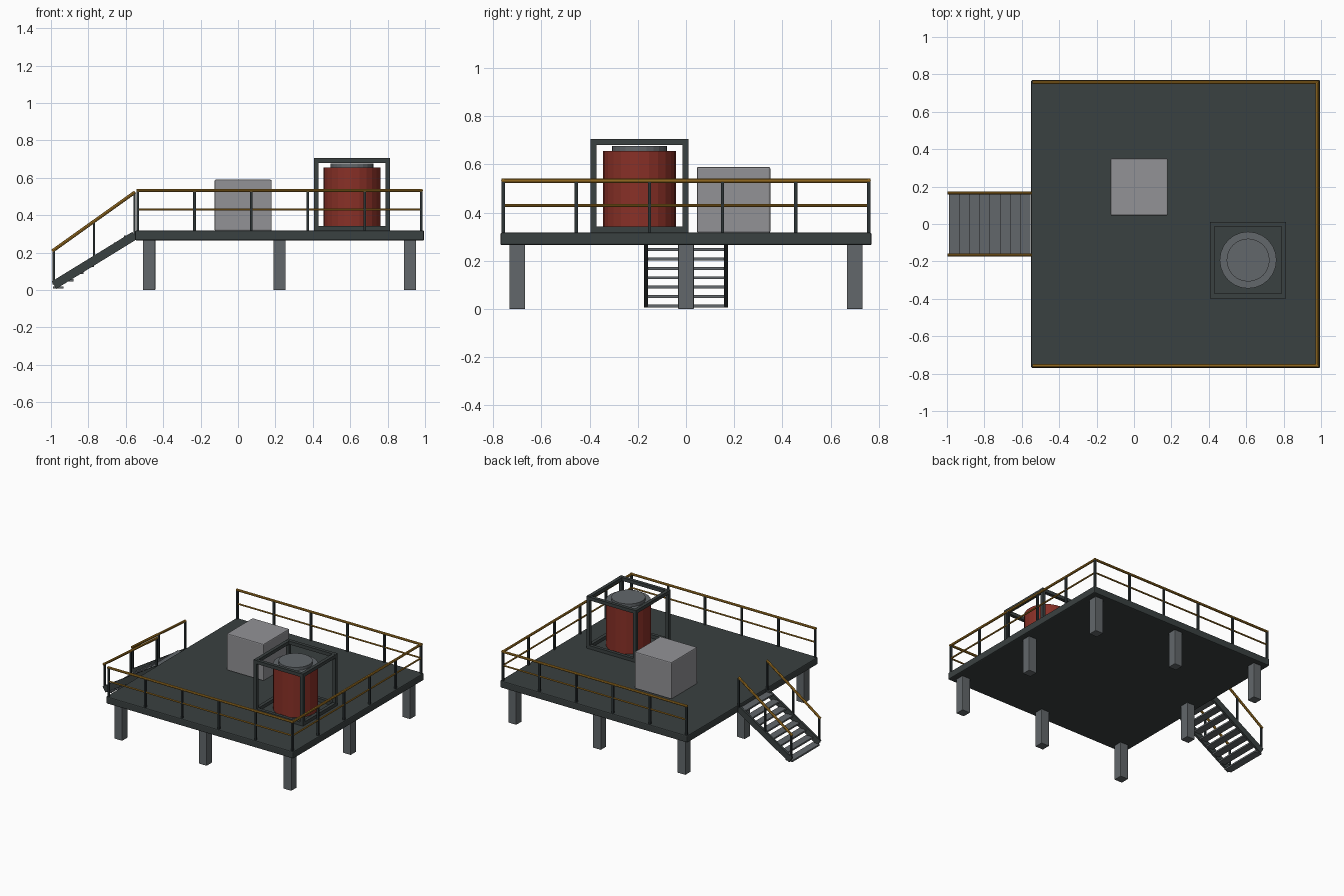
import bpy, bmesh, math
from mathutils import Vector

if "Cube" in bpy.data.objects:
    bpy.data.objects.remove(bpy.data.objects["Cube"])


def material(name, rgb):
    m = bpy.data.materials.new(name)
    m.diffuse_color = (*rgb, 1)
    m.use_nodes = True
    m.node_tree.nodes["Principled BSDF"].inputs["Base Color"].default_value = m.diffuse_color
    return m


STEEL = material("dark steel", (0.042, 0.052, 0.052))
POST = material("post black steel", (0.025, 0.034, 0.036))
GREY = material("mid grey", (0.122, 0.136, 0.145))
LIGHT = material("light grey", (0.29, 0.29, 0.305))
RED = material("tank red", (0.25, 0.03, 0.02))
OCHRE = material("rail ochre", (0.41, 0.20, 0.02))


def finish(name, bm, *mats):
    me = bpy.data.meshes.new(name)
    bm.to_mesh(me)
    bm.free()
    for m in mats:
        me.materials.append(m)
    ob = bpy.data.objects.new(name, me)
    bpy.context.collection.objects.link(ob)
    return ob


def add_box(bm, lo, hi):
    lo, hi = Vector(lo), Vector(hi)
    for v in bmesh.ops.create_cube(bm, size=1)["verts"]:
        v.co = (lo + hi) / 2 + Vector(a * b for a, b in zip(v.co, hi - lo))


def box(name, lo, hi, mat, bevel=0):
    bm = bmesh.new()
    add_box(bm, lo, hi)
    ob = finish(name, bm, mat)
    if bevel:
        mod = ob.modifiers.new("soft edges", 'BEVEL')
        mod.width, mod.segments = bevel, 2
    return ob


def add_tube(bm, a, b, r, sides=8):
    a, b = Vector(a), Vector(b)
    rot = (b - a).to_track_quat('Z', 'Y')
    made = bmesh.ops.create_cone(bm, cap_ends=True, segments=sides,
                                 radius1=r, radius2=r, depth=(b - a).length)
    for v in made["verts"]:
        v.co = (a + b) / 2 + rot @ v.co


def cylinder(name, x, y, z0, z1, r, mats, sides=24):
    bm = bmesh.new()
    add_tube(bm, (x, y, z0), (x, y, z1), r, sides)
    for f in bm.faces:
        if abs(f.normal.z) > 0.5 and len(mats) > 1:
            f.material_index = 1
    return finish(name, bm, *mats)


# Deck and its eight legs
DECK = 0.318
box("deck", (-0.55, -0.77, 0.265), (0.995, 0.77, DECK), STEEL, 0.007)
for x in (-0.475, 0.222, 0.92):
    for y in (-0.7, 0, 0.7):
        if not (y == 0 and 0 < x < 0.5):
            box("leg", (x - 0.033, y - 0.033, 0), (x + 0.033, y + 0.033, 0.27), GREY, 0.004)

# Guard rails on three sides
X0, X1, Y = -0.536, 0.98, 0.758
posts, rails = bmesh.new(), bmesh.new()
sides = [((X0, -Y), (X1, -Y)), ((X1, -Y), (X1, Y)), ((X1, Y), (X0, Y))]
for n, (a, b) in enumerate(sides):
    a, b = Vector((*a, 0)), Vector((*b, 0))
    d = (b - a).normalized() * 0.007
    for z, r in ((0.532, 0.009), (0.43, 0.006)):
        up = Vector((0, 0, z))
        add_tube(rails, a - d + up, b + d + up, r)
    for i in range(0 if n == 0 else 1, 6):
        p = a.lerp(b, i / 5)
        add_box(posts, (p.x - 0.007, p.y - 0.007, DECK - 0.005),
                (p.x + 0.007, p.y + 0.007, 0.528))
finish("guard_posts", posts, POST)
finish("guard_rails", rails, OCHRE)

# Stair stringers, posts and handrails
for s in (-1, 1):
    y = s * 0.166
    bm = bmesh.new()
    a, b = Vector((-0.984, y, 0.026)), Vector((-0.553, y, 0.291))
    length, angle = (b - a).length, math.atan2(b.z - a.z, b.x - a.x)
    add_box(bm, (-length / 2, -0.008, -0.023), (length / 2, 0.008, 0.023))
    for v in bm.verts:
        c, k = math.cos(angle), math.sin(angle)
        v.co = (a + b) / 2 + Vector((c * v.co.x - k * v.co.z, v.co.y, k * v.co.x + c * v.co.z))
    finish("stair_stringer", bm, STEEL)
    bm = bmesh.new()
    for x, z0, z1 in ((-0.985, 0.03, 0.212), (-0.77, 0.16, 0.366), (-0.553, 0.29, 0.521)):
        add_box(bm, (x - 0.006, y - 0.006, z0), (x + 0.006, y + 0.006, z1))
    finish("stair_posts", bm, POST)
    bm = bmesh.new()
    add_tube(bm, (-0.993, y, 0.208), (-0.55, y, 0.524), 0.009)
    finish("stair_handrail", bm, OCHRE)

# Stair treads
bm = bmesh.new()
for i in range(8):
    x, z = -0.962 + i * 0.0545, 0.013 + i * 0.039
    add_box(bm, (x - 0.028, -0.16, z - 0.006), (x + 0.028, 0.16, z + 0.006))
finish("stair_treads", bm, GREY)

# Equipment cabinet
box("cabinet", (-0.125, 0.045, DECK - 0.002), (0.18, 0.35, 0.59), LIGHT, 0.007)

# Tank with lid
TX, TY = 0.61, -0.193
cylinder("tank", TX, TY, DECK + 0.002, 0.655, 0.152, (RED, GREY))
cylinder("tank_lid", TX, TY, 0.65, 0.677, 0.115, (GREY,))

# Open frame around the tank
bm = bmesh.new()
H, W, TOP = 0.204, 0.025, 0.706
for s in (-1, 1):
    for t in (-1, 1):
        cx, cy = TX + s * (H - W / 2), TY + t * (H - W / 2)
        add_box(bm, (cx - W / 2, cy - W / 2, DECK - 0.002), (cx + W / 2, cy + W / 2, TOP))
    for z in (DECK, TOP - W - 0.001):
        cx, cy, h = TX + s * (H - W / 2), TY + s * (H - W / 2), H - W
        add_box(bm, (cx - W / 2, TY - h, z), (cx + W / 2, TY + h, z + W))
        add_box(bm, (TX - h, cy - W / 2, z), (TX + h, cy + W / 2, z + W))
finish("tank_frame", bm, STEEL)
